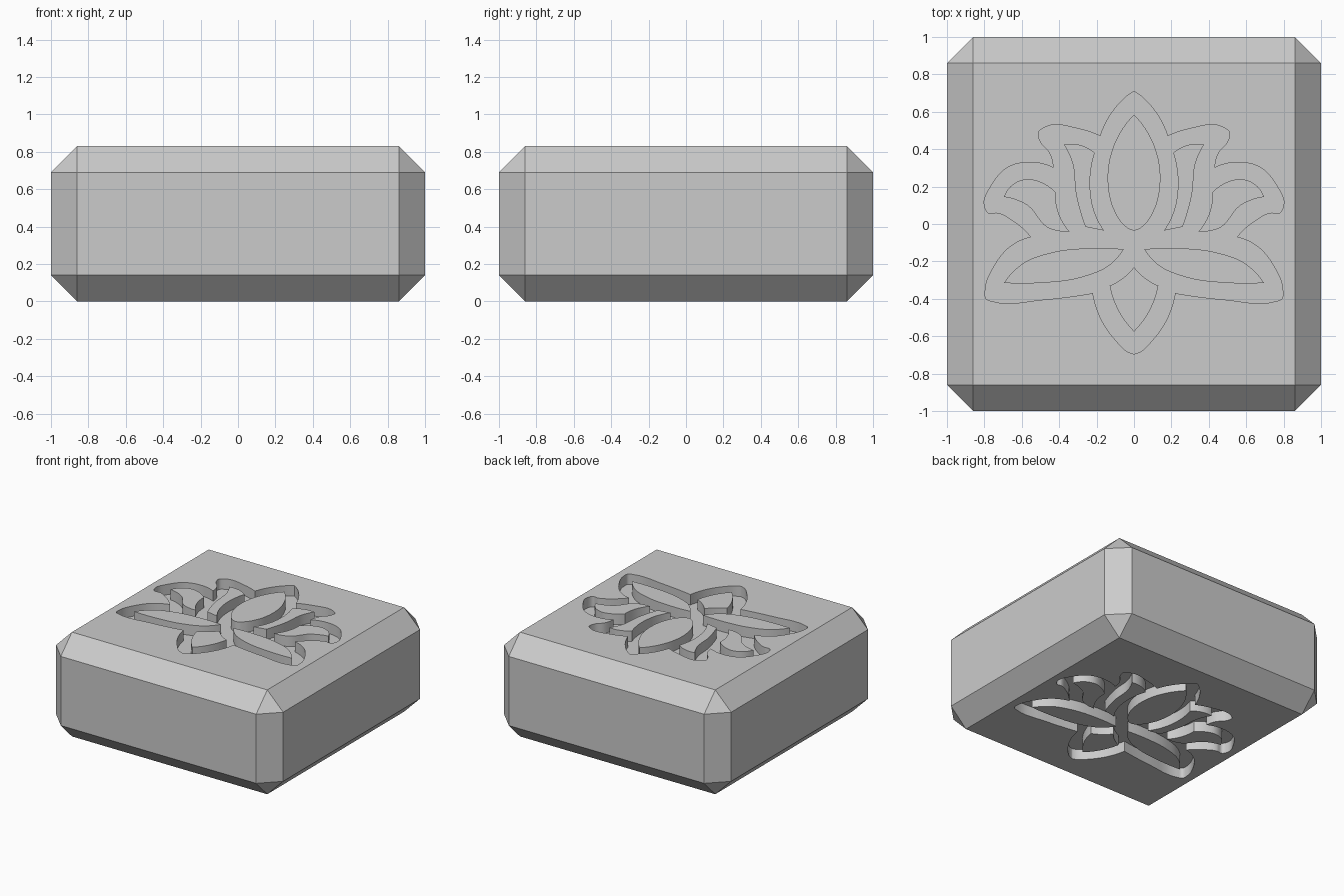
import bpy
import bmesh
from math import radians
from mathutils import Vector
from mathutils.geometry import interpolate_bezier

old = bpy.data.objects.get("Cube")
if old:
    bpy.data.objects.remove(old, do_unlink=True)

HEIGHT, CHAMFER, DEPTH = 0.83, 0.14, 0.083

stone = bpy.data.materials.new("plain grey")
stone.use_nodes = True
grey = (0.6, 0.6, 0.6, 1)
stone.diffuse_color = grey
stone.node_tree.nodes["Principled BSDF"].inputs["Base Color"].default_value = grey


def make_object(name, bm):
    bmesh.ops.recalc_face_normals(bm, faces=bm.faces[:])
    mesh = bpy.data.meshes.new(name)
    bm.to_mesh(mesh)
    bm.free()
    mesh.materials.append(stone)
    obj = bpy.data.objects.new(name, mesh)
    bpy.context.collection.objects.link(obj)
    return obj


def smooth(obj):
    bpy.ops.object.select_all(action="DESELECT")
    obj.select_set(True)
    bpy.context.view_layer.objects.active = obj
    bpy.ops.object.shade_smooth_by_angle(angle=radians(30))


def arc(points, steps=7):
    """Smooth curve through points given in hundredths of a unit."""
    pts = [Vector((x, y, 0)) / 100 for x, y in points]
    chords = [b - a for a, b in zip(pts, pts[1:])]
    units = [c.normalized() for c in chords]
    inner = [(units[i] * chords[i + 1].length + units[i + 1] * chords[i].length).normalized()
             for i in range(len(chords) - 1)]
    if not inner:
        return pts[:-1]
    # End tangents mirror their neighbours, as on a circle
    first = 2 * units[0].dot(inner[0]) * units[0] - inner[0]
    last = 2 * units[-1].dot(inner[-1]) * units[-1] - inner[-1]
    tangents = [first] + inner + [last]
    out = []
    for i, c in enumerate(chords):
        reach = c.length / 3
        out += interpolate_bezier(pts[i], pts[i] + tangents[i] * reach,
                                  pts[i + 1] - tangents[i + 1] * reach, pts[i + 1], steps)[:-1]
    return out


def loop(arcs):
    """Join arcs that meet at sharp corners into one closed outline."""
    return [p for a in arcs for p in arc(a)]


def symmetric(arcs):
    """Close a half outline, running from x = 0 to x = 0, by mirroring it."""
    half = loop(arcs) + [Vector((0, arcs[-1][-1][1] / 100, 0))]
    return half + [Vector((-p.x, p.y, 0)) for p in reversed(half[1:-1])]


def prism(name, outline, low, high):
    bm = bmesh.new()
    face = bm.faces.new([bm.verts.new((p.x, p.y, low)) for p in outline])
    side = bmesh.ops.extrude_face_region(bm, geom=[face], use_keep_orig=True)
    moved = [v for v in side["geom"] if isinstance(v, bmesh.types.BMVert)]
    bmesh.ops.translate(bm, verts=moved, vec=(0, 0, high - low))
    return make_object(name, bm)


# Flower silhouette, right half, from the top tip to the bottom tip
silhouette = symmetric([
    [(0, 71), (3, 69), (10, 62), (18, 47)],
    [(18, 47), (30, 51), (47, 52), (51, 49), (50, 44), (45, 38), (43, 30)],
    [(43, 30), (55, 33), (68, 30), (76, 21), (80, 10), (78, 6), (73, 6), (65, 2), (55, -7)],
    [(55, -7), (66, -12), (75, -23), (79.5, -35), (79, -40), (75, -41.5), (49, -40.5), (22, -37)],
    [(22, -37), (18, -50), (10, -62), (3, -68.5), (0, -69.5)],
])

# Raised petals inside the silhouette
centre_petal = symmetric([[(0, 58.5), (8, 48), (14, 21), (11, 8), (6, 0), (2, -3), (0, -3.5)]])
lower_petal = symmetric([[(0, -23), (6, -29), (13, -33)], [(13, -33), (8, -47), (0, -57.5)]])
side_petals = {
    "inner_petal": [[(37.5, 42.5), (33, 33), (31, 16), (26, -1.5)], [(26, -1.5), (16, -3.5)],
                    [(16, -3.5), (21, 6), (23.5, 20), (21, 38)], [(21, 38), (28, 42), (37.5, 42.5)]],
    "outer_petal": [[(69.5, 14.5), (65, 21), (57, 24), (50, 22.5), (42, 17)],
                    [(42, 17), (40, 5), (34.5, -4)],
                    [(34.5, -4), (46, -2), (57, 10), (69.5, 14.5)]],
    "broad_petal": [[(5.5, -13.5), (25, -13), (43, -15), (60, -21.5), (69.5, -31.5)],
                    [(69.5, -31.5), (50, -31.5), (28, -28.5), (13, -22), (5.5, -13.5)]],
}
petals = {"centre_petal": centre_petal, "lower_petal": lower_petal}
for name, arcs in side_petals.items():
    shape = loop(arcs)
    petals["left_" + name] = shape
    petals["right_" + name] = [Vector((-p.x, p.y, 0)) for p in shape]

# Chamfered block
bm = bmesh.new()
bmesh.ops.create_cube(bm, size=2)
for v in bm.verts:
    v.co.z = HEIGHT if v.co.z > 0 else 0
bmesh.ops.bevel(bm, geom=bm.edges[:], offset=CHAMFER, segments=1, affect="EDGES")
block = make_object("block", bm)

# Flower recess sunk into the top and the underside
for low, high in ((HEIGHT - DEPTH, HEIGHT + DEPTH), (-DEPTH, DEPTH)):
    cutter = prism("recess_cutter", silhouette, low, high)
    cutter.hide_render = True
    cut = block.modifiers.new("recess", "BOOLEAN")
    cut.operation = "DIFFERENCE"
    cut.solver = "EXACT"
    cut.object = cutter
    bpy.context.view_layer.objects.active = block
    bpy.ops.object.modifier_apply(modifier=cut.name)
    bpy.data.objects.remove(cutter, do_unlink=True)
smooth(block)

# Petals stand on the recess floors, flush with the block faces
SINK = 0.003
for name, shape in petals.items():
    smooth(prism("top_" + name, shape, HEIGHT - DEPTH - SINK, HEIGHT))
    smooth(prism("underside_" + name, shape, 0, DEPTH + SINK))
